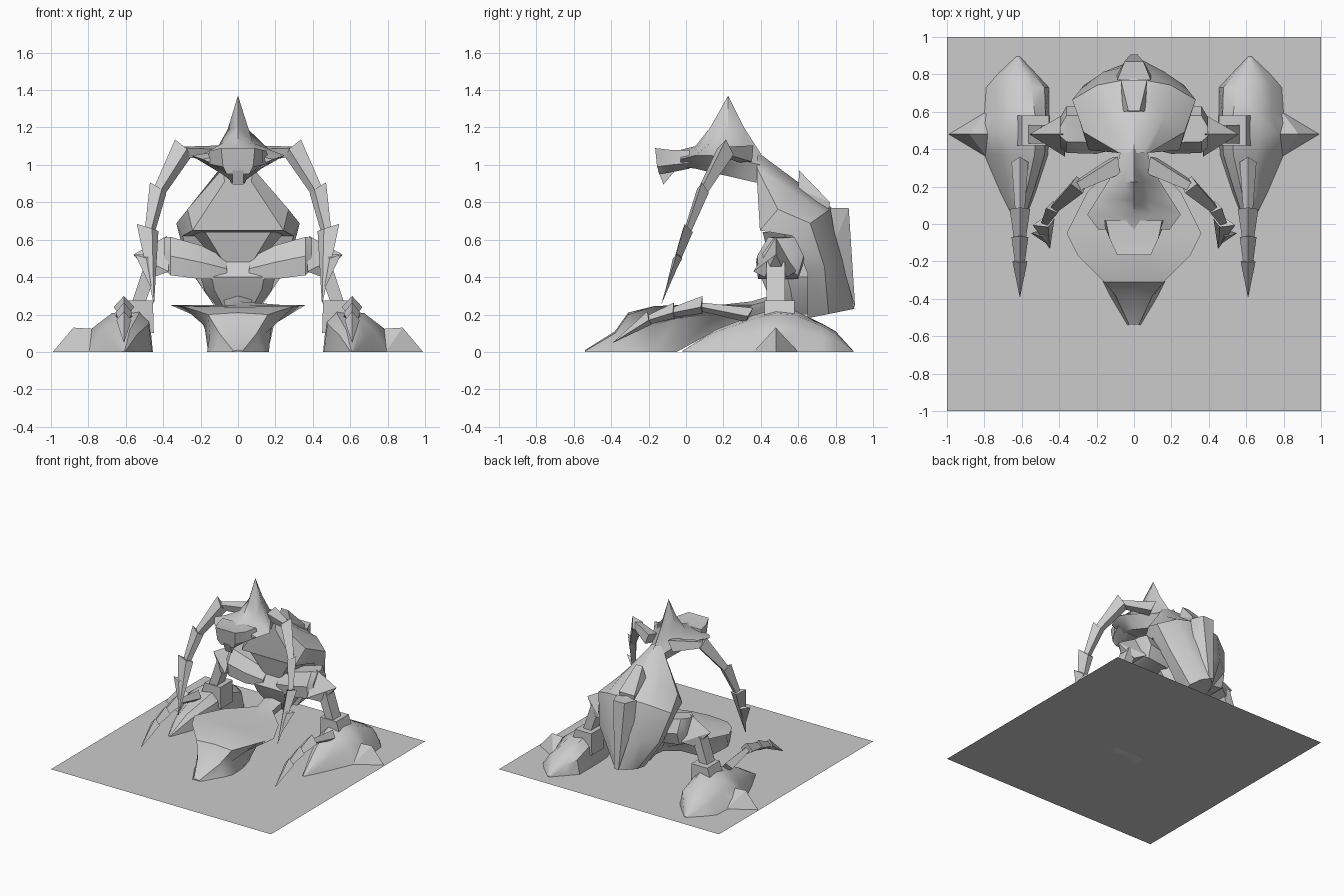
import bpy, bmesh, math
from mathutils import Vector


def loft(name, rings, mirror=False, smooth=True):
    """Skin a list of equal-length point rings and cap both ends."""
    bm = bmesh.new()
    vs = [[bm.verts.new(p) for p in r] for r in rings]
    n = len(vs[0])
    for a, b in zip(vs, vs[1:]):
        for i in range(n):
            j = (i + 1) % n
            bm.faces.new((a[i], a[j], b[j], b[i]))
    bm.faces.new(vs[0])
    bm.faces.new(vs[-1])
    bmesh.ops.remove_doubles(bm, verts=bm.verts, dist=0.0005)
    bmesh.ops.recalc_face_normals(bm, faces=bm.faces)
    return finish(name, bm, mirror, smooth)


def finish(name, bm, mirror, smooth):
    me = bpy.data.meshes.new(name)
    bm.to_mesh(me)
    bm.free()
    ob = bpy.data.objects.new(name, me)
    bpy.context.collection.objects.link(ob)
    for o in bpy.context.selected_objects:
        o.select_set(False)
    bpy.context.view_layer.objects.active = ob
    ob.select_set(True)
    if smooth:
        bpy.ops.object.shade_smooth_by_angle(angle=math.radians(35))
    if mirror:
        ob.modifiers.new("mirror", 'MIRROR').use_mirror_merge = False
    return ob


def sym(half):
    """Complete a half ring (x >= 0) across the centre plane."""
    return half + [(-x, y, z) for x, y, z in reversed(half) if x > 1e-6]


def spike(name, pts, mirror=True):
    """Faceted thorn: convex hull of a few points."""
    bm = bmesh.new()
    for p in pts:
        bm.verts.new(p)
    bmesh.ops.convex_hull(bm, input=bm.verts)
    return finish(name, bm, mirror, False)


def chain(name, path, sizes, out, flare=0.04):
    """Row of tapering four-sided segments, each flared to a barb at its start."""
    for k in range(len(path) - 1):
        a, b = Vector(path[k]), Vector(path[k + 1])
        d = (b - a).normalized()
        u = (Vector(out) - d * d.dot(Vector(out))).normalized()
        v = d.cross(u)
        (w, t), last = sizes[k], k == len(path) - 2
        e = 0.03 if last else 0.55
        b2 = b if last else b + d * 0.02
        r0 = [a + u * w * 1.25 - d * flare, a + v * t, a - u * w * 0.8, a - v * t]
        r1 = [b2 + u * w * e, b2 + v * t * e, b2 - u * w * e, b2 - v * t * e]
        loft(f"{name}_{k + 1}", [r0, r1], True, False)


# Ground sheet
bpy.ops.mesh.primitive_plane_add(size=2)
bpy.context.object.name = "base_sheet"

# Hooded head: y, half width, top, side and bottom heights
head = [(0.40, 0.07, 1.06, 1.00, 0.90), (0.31, 0.09, 1.20, 1.02, 0.92),
        (0.225, 0.14, 1.37, 1.04, 0.94), (0.13, 0.20, 1.20, 1.05, 0.96),
        (0.05, 0.25, 1.10, 1.05, 0.98), (-0.03, 0.19, 1.08, 1.03, 0.99)]
loft("head", [sym([(0, y, t), (w * 0.4, y, t * 0.45 + s * 0.55), (w, y, s), (w * 0.5, y, b)])
              for y, w, t, s, b in head])
# Snout and chin
loft("snout", [sym([(0.15, 0.02, 1.08), (0.17, 0.02, 1.01), (0.07, 0.02, 0.98)]),
               sym([(0.13, -0.08, 1.08), (0.13, -0.08, 1.00), (0.07, -0.08, 0.96)]),
               sym([(0.09, -0.165, 1.09), (0.08, -0.155, 0.99), (0.06, -0.14, 0.95)])])
spike("chin", [(x, y, z) for x in (-0.03, 0.03)
               for y, z in ((-0.15, 0.97), (-0.05, 0.98), (-0.12, 0.895))], False)

# Back shell: front and back edge (y, z) and half width
shell = [((0.38, 0.91), (0.38, 1.07), 0.08), ((0.395, 0.65), (0.61, 0.90), 0.27),
         ((0.57, 0.62), (0.78, 0.77), 0.33), ((0.65, 0.42), (0.85, 0.50), 0.27),
         ((0.65, 0.18), (0.90, 0.23), 0.09)]
rings = []
for (fy, fz), (by, bz), w in shell:
    p = lambda t: (fy + (by - fy) * t, fz + (bz - fz) * t)
    rings.append(sym([(w * 0.9, *p(0)), (w, *p(0.45)), (w * 0.6, *p(0.82)), (0.0, *p(1))]))
loft("back_shell", rings)
# Spine plates
spike("upper_spine_plate", [(s * x, y, z) for s in (-1, 1) for x, y, z in
                            ((0.03, 0.605, 0.97), (0.06, 0.60, 0.87), (0.07, 0.77, 0.80), (0.06, 0.76, 0.74))], False)
spike("lower_spine_plate", [(s * x, y, z) for s in (-1, 1) for x, y, z in
                            ((0.05, 0.87, 0.77), (0.09, 0.77, 0.77), (0.09, 0.80, 0.60), (0.02, 0.905, 0.23))], False)

# Waist and pelvis: height, half width, front y, back y
waist = [(0.64, 0.25, 0.41, 0.64), (0.48, 0.11, 0.45, 0.68), (0.40, 0.20, 0.40, 0.68),
         (0.33, 0.18, 0.43, 0.69), (0.20, 0.08, 0.50, 0.66)]
loft("waist", [sym([(w * 0.7, f, z), (w, (f + b) / 2, z), (w * 0.6, b, z)]) for z, w, f, b in waist])

# Front lobe: y, rim width, rim z, centre z, waist width, waist z, foot width, foot z
lobe = [(0.55, 0.08, 0.30, 0.33, 0.06, 0.24, 0.04, 0.20),
        (0.35, 0.07, 0.25, 0.27, 0.05, 0.21, 0.04, 0.18),
        (0.17, 0.25, 0.25, 0.25, 0.14, 0.20, 0.08, 0.12),
        (-0.05, 0.36, 0.25, 0.24, 0.20, 0.18, 0.13, 0.0),
        (-0.17, 0.30, 0.245, 0.24, 0.18, 0.14, 0.16, 0.0),
        (-0.31, 0.16, 0.20, 0.21, 0.15, 0.10, 0.165, 0.0),
        (-0.38, 0.10, 0.10, 0.11, 0.11, 0.05, 0.13, 0.0),
        (-0.54, 0.025, 0.005, 0.01, 0.03, 0.003, 0.035, 0.0)]
loft("front_lobe", [sym([(0, y, c), (rw, y, rz), (ww, y, wz), (fw, y, fz)])
                    for y, rw, rz, c, ww, wz, fw, fz in lobe])

# Thighs: x, front y, back y, bottom z, top z
thigh = [(0.06, 0.42, 0.60, 0.39, 0.50), (0.20, 0.385, 0.63, 0.39, 0.57),
         (0.36, 0.39, 0.63, 0.41, 0.615), (0.395, 0.42, 0.57, 0.44, 0.61)]
loft("thigh", [[(x, f, a), (x, f - 0.01, (a + t) / 2), (x, f + 0.05, t), (x, b - 0.05, t),
                (x, b, (a + t) / 2), (x, b - 0.03, a)] for x, f, b, a, t in thigh], True)
# Knees and shins
spike("knee", [(0.38, 0.48, 0.62), (0.37, 0.36, 0.43), (0.37, 0.59, 0.43), (0.56, 0.48, 0.52),
               (0.45, 0.42, 0.40), (0.45, 0.54, 0.40)])
loft("shin", [[(x + i, 0.48 + j, z) for i, j in ((-h, -0.05), (h, -0.05), (h, 0.05), (-h, 0.05))]
              for x, z, h in ((0.455, 0.48, 0.04), (0.54, 0.24, 0.035))], True)

# Feet: y, inner x, outer x, ridge x, ridge z
foot = [(0.895, 0.61, 0.63, 0.62, 0.005), (0.80, 0.52, 0.73, 0.62, 0.11),
        (0.73, 0.455, 0.79, 0.61, 0.15), (0.585, 0.455, 0.80, 0.58, 0.22),
        (0.48, 0.455, 0.87, 0.57, 0.23), (0.37, 0.46, 0.80, 0.58, 0.20),
        (0.16, 0.53, 0.71, 0.61, 0.12), (-0.02, 0.60, 0.62, 0.61, 0.005)]
loft("foot", [[(i, y, 0), (i + (r - i) * 0.15, y, z * 0.75), (r - (r - i) * 0.4, y, z),
               (r + (o - r) * 0.35, y, z * 0.9), (r + (o - r) * 0.7, y, z * 0.55), (o, y, 0)]
              for y, i, o, r, z in foot], True)
loft("ankle_block", [[(0.45, y, 0.10), (0.455, y, 0.275), (0.60, y, 0.275), (0.64, y, 0.15)]
                     for y in (0.42, 0.58)], True, False)
# Side thorns
spike("foot_thorn", [(0.72, 0.48, 0.12), (0.88, 0.48, 0.13), (0.99, 0.48, 0.0),
                     (0.79, 0.36, 0.0), (0.79, 0.60, 0.0)])

# Claws on the feet
chain("claw", [(0.61, 0.33, 0.19), (0.61, 0.08, 0.24), (0.61, -0.07, 0.21), (0.61, -0.20, 0.17),
               (0.61, -0.39, 0.05)],
      [(0.04, 0.045), (0.045, 0.055), (0.04, 0.045), (0.035, 0.04)], (0, 0, 1), 0.02)

# Jointed arms hanging from the head
chain("arm", [(0.10, 0.31, 1.05), (0.29, 0.21, 1.07), (0.42, 0.09, 0.86), (0.47, 0.0, 0.64), (0.48, -0.05, 0.48), (0.45, -0.13, 0.27)][:3]
      + [(0.47, 0.01, 0.65), (0.45, -0.13, 0.26)],
      [(0.055, 0.06), (0.06, 0.05), (0.05, 0.035), (0.06, 0.03)], (0.9, -0.2, 0.45), 0.03)
# Barbs on the forearms
spike("arm_barb", [(0.55, -0.05, 0.52), (0.44, -0.03, 0.52), (0.49, -0.07, 0.50),
                   (0.48, -0.02, 0.50), (0.46, -0.11, 0.33)])
